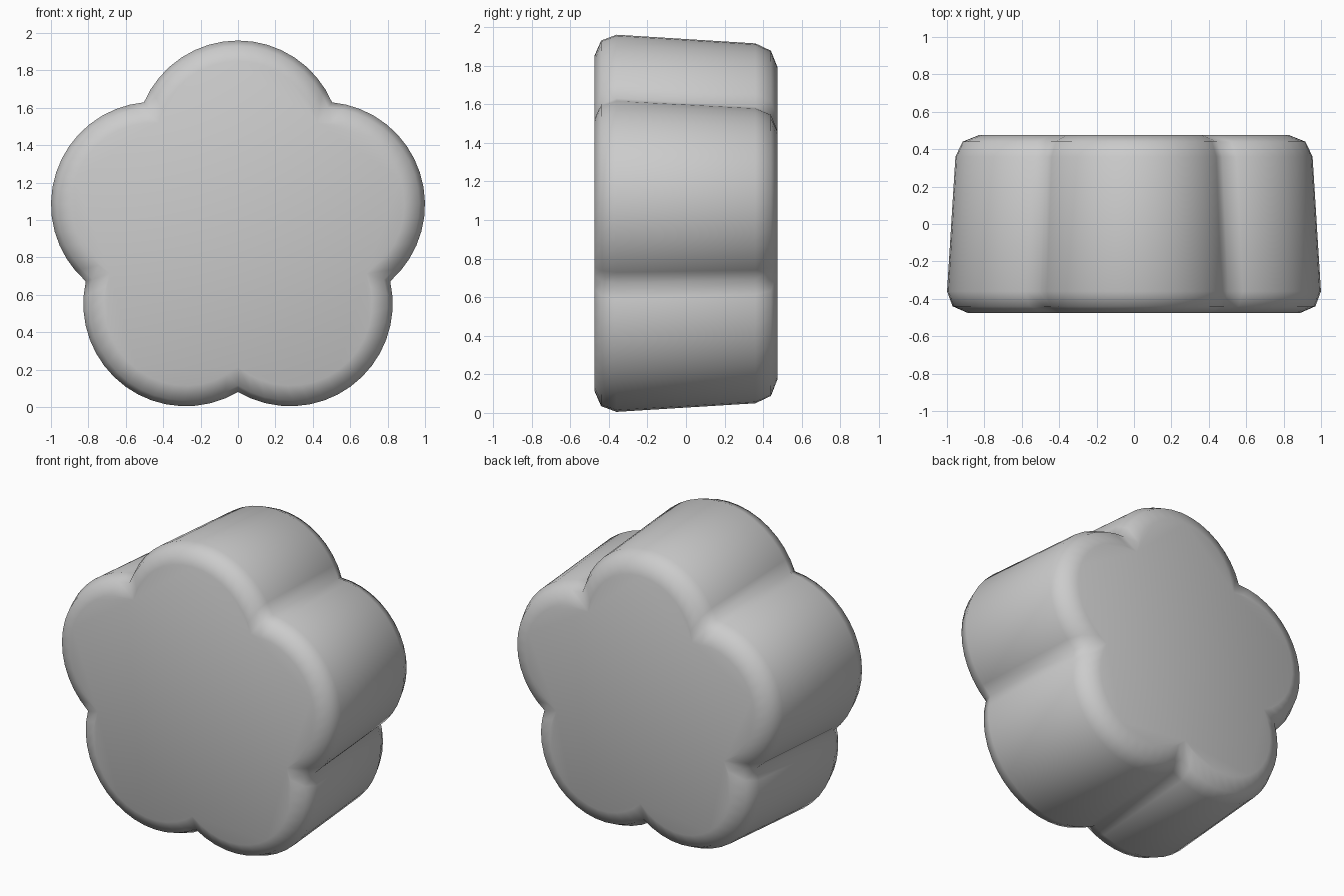
import bpy, bmesh
from math import sin, cos, atan2, sqrt, pi, radians

if "Cube" in bpy.data.objects:
    bpy.data.objects.remove(bpy.data.objects["Cube"])

PETALS, SEGS = 5, 16
CZ = 0.937          # height of the flower centre
D = 0.475           # distance of petal centres from the flower centre
HALF = pi / PETALS

# side profile: (depth y, petal radius), tapering to the back with rounded rims
profile = [(-0.475, 0.438), (-0.44, 0.518), (-0.36, 0.548),
           (0.36, 0.503), (0.44, 0.465), (0.475, 0.378)]


def outline(r):
    """Scalloped outline made of five circular arcs of radius r."""
    valley = D * cos(HALF) + sqrt(r * r - (D * sin(HALF)) ** 2)
    a = atan2(valley * sin(HALF), valley * cos(HALF) - D)
    pts = []
    for k in range(PETALS):
        t = radians(90) + k * 2 * HALF
        for i in range(SEGS):
            p = t - a + 2 * a * i / SEGS
            pts.append((D * cos(t) + r * cos(p), CZ + D * sin(t) + r * sin(p)))
    return pts


# flower body: loft the outlines, then cap front and back
bm = bmesh.new()
rings = [[bm.verts.new((x, y, z)) for x, z in outline(r)] for y, r in profile]
n = PETALS * SEGS
for a, b in zip(rings, rings[1:]):
    for i in range(n):
        j = (i + 1) % n
        bm.faces.new((a[i], a[j], b[j], b[i]))
bm.faces.new(rings[0])
bm.faces.new(rings[-1])
bmesh.ops.recalc_face_normals(bm, faces=bm.faces[:])
for f in bm.faces:
    f.smooth = True

mesh = bpy.data.meshes.new("flower_block")
bm.to_mesh(mesh)
bm.free()
body = bpy.data.objects.new("flower_block", mesh)
bpy.context.collection.objects.link(body)
